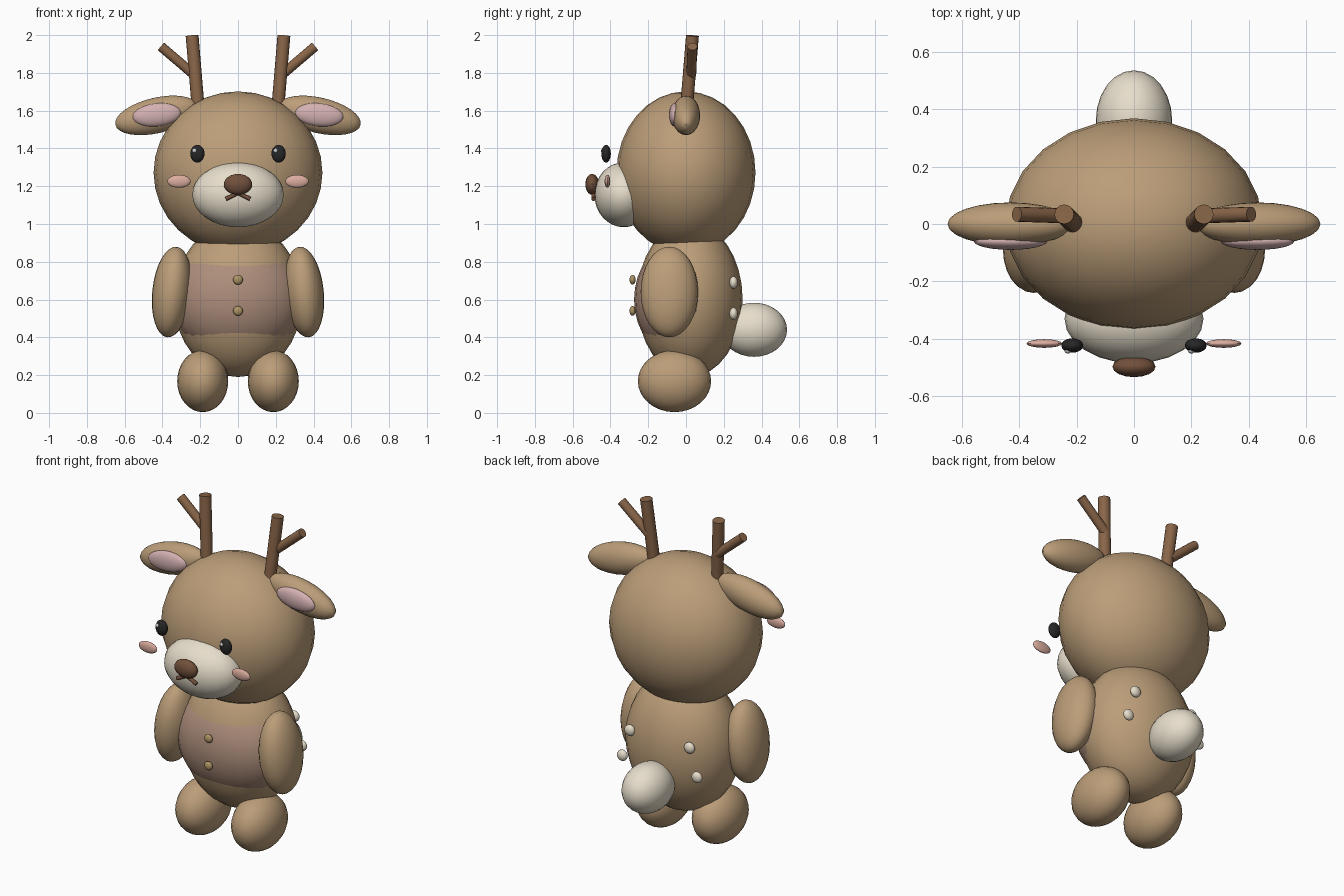
import bpy
from math import radians
from mathutils import Vector

if "Cube" in bpy.data.objects:
    bpy.data.objects.remove(bpy.data.objects["Cube"])


def material(name, rgb):
    m = bpy.data.materials.new(name)
    m.diffuse_color = (*rgb, 1)
    m.use_nodes = True
    m.node_tree.nodes["Principled BSDF"].inputs["Base Color"].default_value = m.diffuse_color
    return m


FUR = material("fur", (0.50, 0.34, 0.19))
CREAM = material("cream", (0.80, 0.73, 0.60))
PINK = material("ear_pink", (0.66, 0.44, 0.44))
BLUSH = material("blush", (0.72, 0.42, 0.35))
SHIRT = material("shirt", (0.42, 0.27, 0.20))
BROWN = material("dark_brown", (0.17, 0.08, 0.045))
HORN = material("antler_brown", (0.25, 0.13, 0.065))
BLACK = material("black", (0.02, 0.02, 0.02))
WHITE = material("white", (0.95, 0.95, 0.95))
GOLD = material("button", (0.42, 0.30, 0.13))


def finish(name, mat):
    ob = bpy.context.object
    ob.name = name
    ob.data.materials.append(mat)
    bpy.ops.object.shade_smooth_by_angle(angle=radians(40))
    return ob


def ball(name, loc, radii, mat, tilt=0, seg=24, rings=16):
    """Ellipsoid, tilted about the y axis by degrees."""
    bpy.ops.mesh.primitive_uv_sphere_add(segments=seg, ring_count=rings, location=loc,
                                         rotation=(0, radians(tilt), 0))
    bpy.context.object.scale = radii
    bpy.ops.object.transform_apply(location=False, rotation=False, scale=True)
    return finish(name, mat)


def rod(name, a, b, r, mat):
    """Cylinder between two points."""
    a, b = Vector(a), Vector(b)
    bpy.ops.mesh.primitive_cylinder_add(vertices=16, radius=r, depth=(b - a).length,
                                        location=(a + b) / 2)
    bpy.context.object.rotation_euler = (b - a).to_track_quat('Z', 'Y').to_euler()
    return finish(name, mat)


# Body, shirt panel, head, tail
ball("body", (0, 0.02, 0.60), (0.34, 0.28, 0.41), FUR)
ball("shirt", (0, -0.02, 0.60), (0.355, 0.255, 0.316), SHIRT)
ball("head", (0, 0, 1.272), (0.447, 0.368, 0.43), FUR)
ball("tail", (0, 0.36, 0.44), (0.133, 0.175, 0.143), CREAM)

# Face centre
ball("muzzle", (0, -0.33, 1.155), (0.242, 0.155, 0.172), CREAM)
ball("nose", (0, -0.497, 1.21), (0.075, 0.036, 0.055), BROWN, seg=16, rings=12)

# Shirt buttons
for z in (0.705, 0.54):
    ball("button", (0, -0.283, z), (0.026, 0.016, 0.026), GOLD, seg=16, rings=10)

# Mirrored parts
for s, side in ((-1, "left"), (1, "right")):
    ball(f"arm_{side}", (s * 0.35, -0.088, 0.64), (0.104, 0.152, 0.241), FUR, tilt=-s * 6)
    ball(f"foot_{side}", (s * 0.187, -0.061, 0.168), (0.135, 0.194, 0.164), FUR)
    ball(f"ear_{side}", (s * 0.43, 0, 1.575), (0.225, 0.075, 0.094), FUR, tilt=s * 13)
    ball(f"inner_ear_{side}", (s * 0.43, -0.06, 1.578), (0.128, 0.03, 0.061), PINK, tilt=s * 6)
    ball(f"eye_{side}", (s * 0.215, -0.423, 1.372), (0.038, 0.025, 0.047), BLACK, seg=16, rings=12)
    ball(f"eye_glint_{side}", (s * 0.215 - 0.015, -0.441, 1.388), (0.012, 0.01, 0.012), WHITE,
         seg=12, rings=8)
    ball(f"cheek_{side}", (s * 0.312, -0.416, 1.226), (0.062, 0.015, 0.034), BLUSH, seg=16, rings=12)
    rod(f"mouth_{side}", (-s * 0.008, -0.49, 1.168), (s * 0.065, -0.49, 1.132), 0.011, BROWN)
    rod(f"antler_{side}", (s * 0.208, 0, 1.58), (s * 0.243, 0.034, 1.997), 0.034, HORN)
    rod(f"antler_branch_{side}", (s * 0.232, 0.028, 1.79), (s * 0.408, 0.034, 1.94), 0.026, HORN)
    # Back spots
    for x, z in ((0.20, 0.69), (0.25, 0.525)):
        ball(f"back_spot_{side}", (s * x, 0.252, z), (0.033, 0.022, 0.033), CREAM, seg=16, rings=10)
